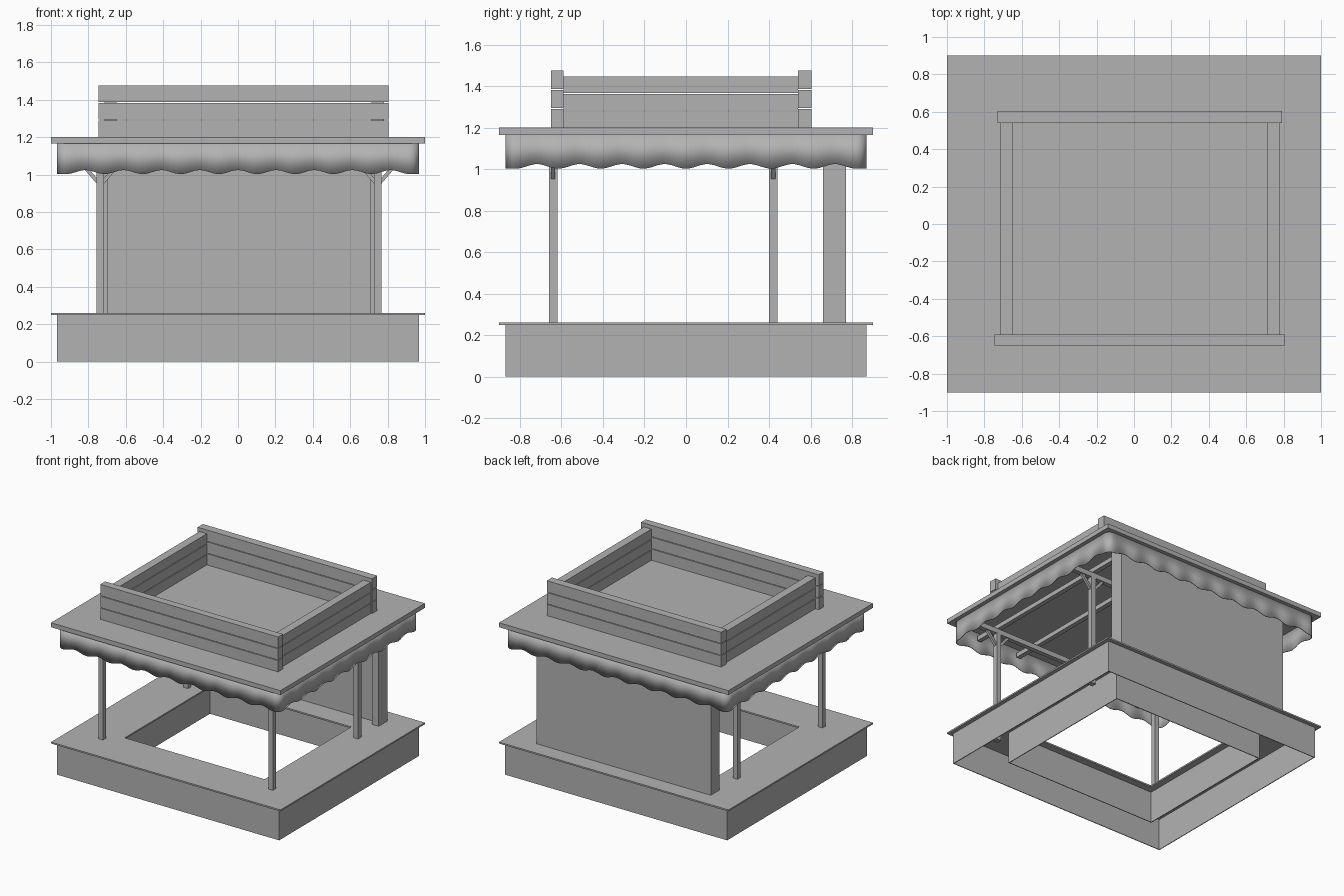
import bpy, bmesh, math
from mathutils import Vector

cube = bpy.data.objects.get("Cube")
if cube:
    bpy.data.objects.remove(cube)

grey = bpy.data.materials.new("plain grey")
grey.use_nodes = True
grey.diffuse_color = (0.45, 0.45, 0.45, 1)
grey.node_tree.nodes["Principled BSDF"].inputs["Base Color"].default_value = grey.diffuse_color


def finish(name, bm):
    bmesh.ops.recalc_face_normals(bm, faces=bm.faces)
    mesh = bpy.data.meshes.new(name)
    bm.to_mesh(mesh)
    bm.free()
    mesh.materials.append(grey)
    obj = bpy.data.objects.new(name, mesh)
    bpy.context.collection.objects.link(obj)
    return obj


def box(name, x0, x1, y0, y1, z0, z1):
    bm = bmesh.new()
    bmesh.ops.create_cube(bm, size=1)
    for v in bm.verts:
        v.co = ((x0 + x1) / 2 + v.co.x * (x1 - x0),
                (y0 + y1) / 2 + v.co.y * (y1 - y0),
                (z0 + z1) / 2 + v.co.z * (z1 - z0))
    return finish(name, bm)


def frame(name, outer, inner, z0, z1):
    """Rectangular ring given outer and inner half sizes."""
    bm = bmesh.new()
    corners = [(-1, -1), (1, -1), (1, 1), (-1, 1)]
    loops = [[bm.verts.new((sx * h[0], sy * h[1], z)) for sx, sy in corners]
             for h, z in ((outer, z0), (outer, z1), (inner, z1), (inner, z0))]
    for k in range(4):
        a, b = loops[k], loops[(k + 1) % 4]
        for i in range(4):
            j = (i + 1) % 4
            bm.faces.new((a[i], a[j], b[j], b[i]))
    return finish(name, bm)


def strut(name, start, end, width):
    """Square bar between two points."""
    start, end = Vector(start), Vector(end)
    bm = bmesh.new()
    bmesh.ops.create_cube(bm, size=1)
    for v in bm.verts:
        v.co = (v.co.x * width, v.co.y * width, v.co.z * (end - start).length)
    obj = finish(name, bm)
    obj.location = (start + end) / 2
    obj.rotation_euler = (end - start).to_track_quat('Z', 'Y').to_euler()
    return obj


# Base walls and counter with its opening
frame("base_outer_wall", (0.968, 0.87), (0.962, 0.864), 0, 0.25)
frame("base_inner_wall", (0.67, 0.605), (0.664, 0.599), 0, 0.25)
frame("counter", (1, 0.9), (0.61, 0.54), 0.248, 0.26)

# Back wall with end pillars
box("back_panel", -0.75, 0.76, 0.71, 0.77, 0.26, 1.165)
for side, x0, x1 in (("right", -0.755, -0.695), ("left", 0.705, 0.765)):
    box(f"{side}_wall_pillar", x0, x1, 0.66, 0.77, 0.26, 1.165)

# Posts, braces and the beams they carry
for row, y in (("front", -0.64), ("back", 0.42)):
    for side, x in (("right", -0.736), ("left", 0.747)):
        box(f"{row}_{side}_post", x - 0.02, x + 0.02, y - 0.02, y + 0.02, 0.17, 1.06)
        for s in (-1, 1):
            strut(f"{row}_{side}_brace", (x + s * 0.01, y, 0.955), (x + s * 0.1, y, 1.06), 0.02)
    box(f"{row}_beam", -0.95, 0.95, y - 0.018, y + 0.018, 1.05, 1.09)
for i in range(5):
    x = -0.74 + i * 0.37
    box("roof_joist", x - 0.018, x + 0.018, -0.85, 0.7, 1.09, 1.125)

# Roof slab
box("roof_slab", -1, 1, -0.9, 0.9, 1.165, 1.2)

# Scalloped valance with rounded corners
HX, HY, R, STEPS = 0.968, 0.87, 0.05, 72
path = []
for length, start, direction, count in (
        (2 * (HX - R), (-HX + R, -HY), (1, 0), 9),
        (2 * (HY - R), (HX, -HY + R), (0, 1), 8),
        (2 * (HX - R), (HX - R, HY), (-1, 0), 9),
        (2 * (HY - R), (-HX, HY - R), (0, -1), 8)):
    for i in range(STEPS + 1):
        t = i / STEPS
        z = 1.013 - 0.011 * math.cos(2 * math.pi * count * t)
        path.append((start[0] + direction[0] * length * t,
                     start[1] + direction[1] * length * t, z))
    # Quarter turn to the next side
    dx, dy = direction
    ex, ey = path[-1][0], path[-1][1]
    for i in range(1, 6):
        a = math.radians(15 * i)
        f, g = R * math.sin(a), R * (1 - math.cos(a))
        path.append((ex + dx * f - dy * g, ey + dy * f + dx * g, 1.002))
bm = bmesh.new()
low = [bm.verts.new(p) for p in path]
high = [bm.verts.new((p[0], p[1], 1.165)) for p in path]
for i in range(len(path)):
    j = (i + 1) % len(path)
    bm.faces.new((low[i], low[j], high[j], high[i]))
valance = finish("scalloped_valance", bm)
thick = valance.modifiers.new("thickness", 'SOLIDIFY')
thick.thickness = 0.005
bpy.context.view_layer.objects.active = valance
valance.select_set(True)
bpy.ops.object.shade_smooth_by_angle(angle=math.radians(30))
valance.select_set(False)

# Rooftop parapet, three boards high
GAP = 0.005
for name, x0, x1, y0, y1, top in (
        ("front", -0.745, 0.805, -0.65, -0.59, 1.475),
        ("back", -0.73, 0.79, 0.54, 0.605, 1.475),
        ("right", -0.715, -0.65, -0.59, 0.54, 1.445),
        ("left", 0.715, 0.78, -0.59, 0.54, 1.445)):
    pitch = (top + GAP - 1.2) / 3
    for i in range(3):
        z = 1.2 + i * pitch
        box(f"{name}_parapet_board", x0, x1, y0, y1, z, z + pitch - GAP)
